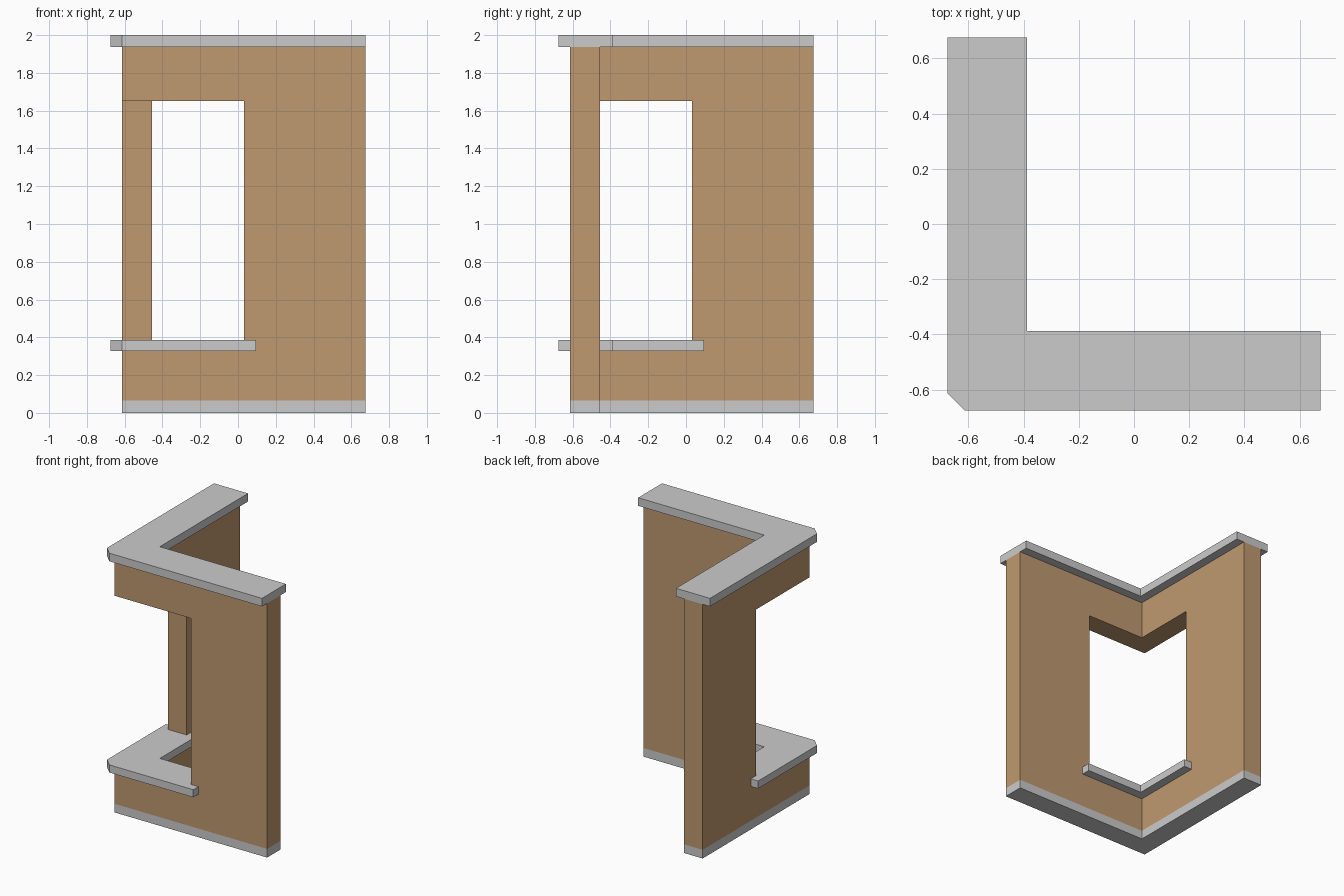
import bpy, bmesh

if "Cube" in bpy.data.objects:
    bpy.data.objects.remove(bpy.data.objects["Cube"])

brown = bpy.data.materials.new("brown_plaster")
brown.diffuse_color = (0.52, 0.32, 0.16, 1)
brown.use_nodes = True
brown.node_tree.nodes["Principled BSDF"].inputs["Base Color"].default_value = brown.diffuse_color


def prism(name, outline, z0, z1, mat=None):
    """Extrude a flat outline from z0 up to z1."""
    bm = bmesh.new()
    face = bm.faces.new([bm.verts.new((x, y, z0)) for x, y in outline])
    up = bmesh.ops.extrude_face_region(bm, geom=[face])["geom"]
    bmesh.ops.translate(bm, vec=(0, 0, z1 - z0),
                        verts=[v for v in up if isinstance(v, bmesh.types.BMVert)])
    bmesh.ops.recalc_face_normals(bm, faces=bm.faces)
    me = bpy.data.meshes.new(name)
    bm.to_mesh(me)
    bm.free()
    if mat:
        me.materials.append(mat)
    ob = bpy.data.objects.new(name, me)
    bpy.context.collection.objects.link(ob)
    return ob


def corner(half):
    """Mirror half an outline across the diagonal x = y to get a full corner plan."""
    mirrored = [(y, x) for x, y in reversed(half) if x != y]
    pts = half + mirrored
    return [p for i, p in enumerate(pts) if p not in pts[:i]]


def ell(outer, inner, end, chamfer=0.0):
    """L-shaped plan, optionally with a cut outer corner."""
    return corner([(outer + chamfer, outer), (end, outer), (end, inner), (inner, inner)])


OUT, INN, END = -0.613, -0.455, 0.675      # wall faces and wall ends
LIP_OUT, LIP_INN, CUT = -0.675, -0.388, 0.062
JAMB, SILL_END = 0.032, 0.095
SILL_Z, SILL_TOP, HEAD_Z = 0.328, 0.386, 1.652
BASE_Z, TOP_Z = 0.066, 1.938

# Plinth and capping slab
prism("plinth", ell(OUT, INN, END), 0, BASE_Z)
prism("top_slab", ell(LIP_OUT, LIP_INN, END, CUT), TOP_Z, 2.0)

# Corner wall with the window opening cut through both wings
wall = prism("corner_wall", ell(OUT, INN, END), BASE_Z, TOP_Z, brown)
cutter = prism("opening_cutter", ell(-0.75, -0.3, JAMB), SILL_Z, HEAD_Z, brown)
cutter.hide_render = True
mod = wall.modifiers.new("opening", "BOOLEAN")
mod.operation = "DIFFERENCE"
mod.solver = "EXACT"
mod.object = cutter
bpy.context.view_layer.objects.active = wall
bpy.ops.object.modifier_apply(modifier=mod.name)
bpy.data.objects.remove(cutter)

# Window sill, notched around the jambs
prism("window_sill", corner([
    (LIP_OUT + CUT, LIP_OUT), (SILL_END, LIP_OUT), (SILL_END, OUT), (JAMB, OUT),
    (JAMB, INN), (SILL_END, INN), (SILL_END, LIP_INN), (LIP_INN, LIP_INN)]),
    SILL_Z, SILL_TOP)
